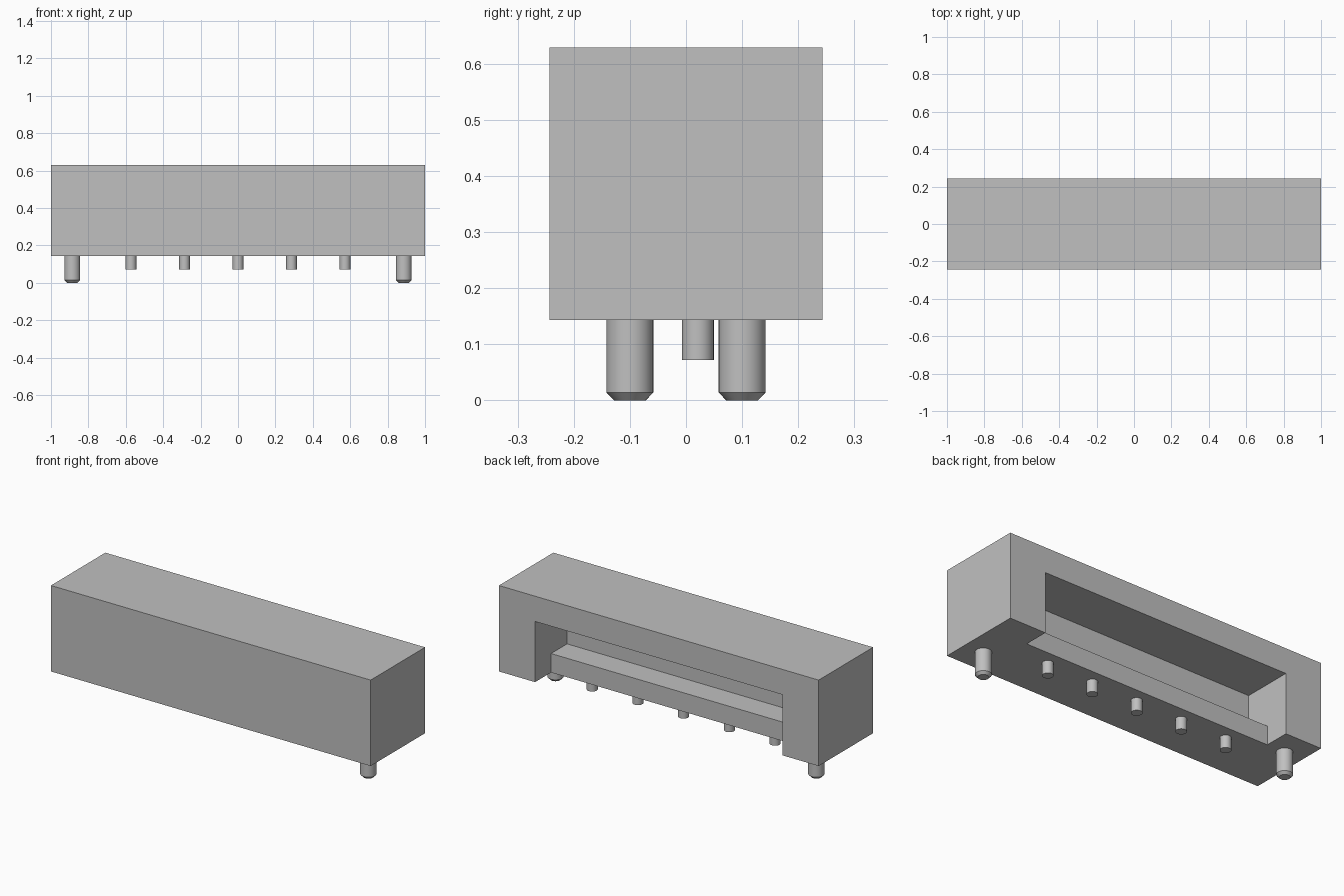
import bpy
import bmesh
from math import cos, sin, tau

if "Cube" in bpy.data.objects:
    bpy.data.objects.remove(bpy.data.objects["Cube"], do_unlink=True)

BASE, TOP = 0.143, 0.629      # underside and top of the housing
HALF_DEPTH = 0.243

grey = bpy.data.materials.new("light grey")
grey.use_nodes = True
colour = (0.527, 0.527, 0.527, 1)
grey.diffuse_color = colour
grey.node_tree.nodes["Principled BSDF"].inputs["Base Color"].default_value = colour


def finish(name, bm):
    bmesh.ops.recalc_face_normals(bm, faces=bm.faces)
    mesh = bpy.data.meshes.new(name)
    bm.to_mesh(mesh)
    bm.free()
    mesh.materials.append(grey)
    obj = bpy.data.objects.new(name, mesh)
    bpy.context.collection.objects.link(obj)
    return obj


def prism(name, profile, half_width):
    """Extrude a (y, z) profile along x, centred on x = 0."""
    bm = bmesh.new()
    face = bm.faces.new([bm.verts.new((-half_width, y, z)) for y, z in profile])
    new = bmesh.ops.extrude_face_region(bm, geom=[face])["geom"]
    verts = [v for v in new if isinstance(v, bmesh.types.BMVert)]
    bmesh.ops.translate(bm, verts=verts, vec=(2 * half_width, 0, 0))
    return finish(name, bm)


def round_pin(name, x, y, rings, sides=32):
    """Stack of (radius, z) rings, capped at both ends."""
    bm = bmesh.new()
    loops = [[bm.verts.new((x + r * cos(tau * i / sides), y + r * sin(tau * i / sides), z))
              for i in range(sides)] for r, z in rings]
    for low, high in zip(loops, loops[1:]):
        for i in range(sides):
            j = (i + 1) % sides
            bm.faces.new((low[i], low[j], high[j], high[i]))
    bm.faces.new(loops[0][::-1])
    bm.faces.new(loops[-1])
    obj = finish(name, bm)
    bpy.ops.object.select_all(action="DESELECT")
    obj.select_set(True)
    bpy.context.view_layer.objects.active = obj
    bpy.ops.object.shade_smooth_by_angle(angle=0.5)
    return obj


# Housing block
housing = prism("housing", [(-HALF_DEPTH, BASE), (HALF_DEPTH, BASE),
                            (HALF_DEPTH, TOP), (-HALF_DEPTH, TOP)], 1)

# Stepped slot in the back, open underneath behind the ledge
slot = prism("slot_cutter", [(-0.043, 0.25), (0.1, 0.25), (0.1, 0.05),
                             (0.35, 0.05), (0.35, 0.486), (-0.043, 0.486)], 0.774)
slot.hide_render = True
cut = housing.modifiers.new("slot", "BOOLEAN")
cut.operation = "DIFFERENCE"
cut.solver = "EXACT"
cut.object = slot
bpy.context.view_layer.objects.active = housing
bpy.ops.object.modifier_apply(modifier=cut.name)
bpy.data.objects.remove(slot, do_unlink=True)

# Chamfered locating pegs, staggered front to back
for side, label in ((1, "left"), (-1, "right")):
    round_pin(f"{label}_locating_peg", side * 0.886, -side * 0.1,
              [(0.028, 0), (0.042, 0.0143), (0.042, BASE)])

# Row of contact pins
for n in range(5):
    round_pin(f"contact_pin_{n + 1}", (n - 2) * 0.286, 0.021,
              [(0.0285, 0.072), (0.0285, BASE)])
